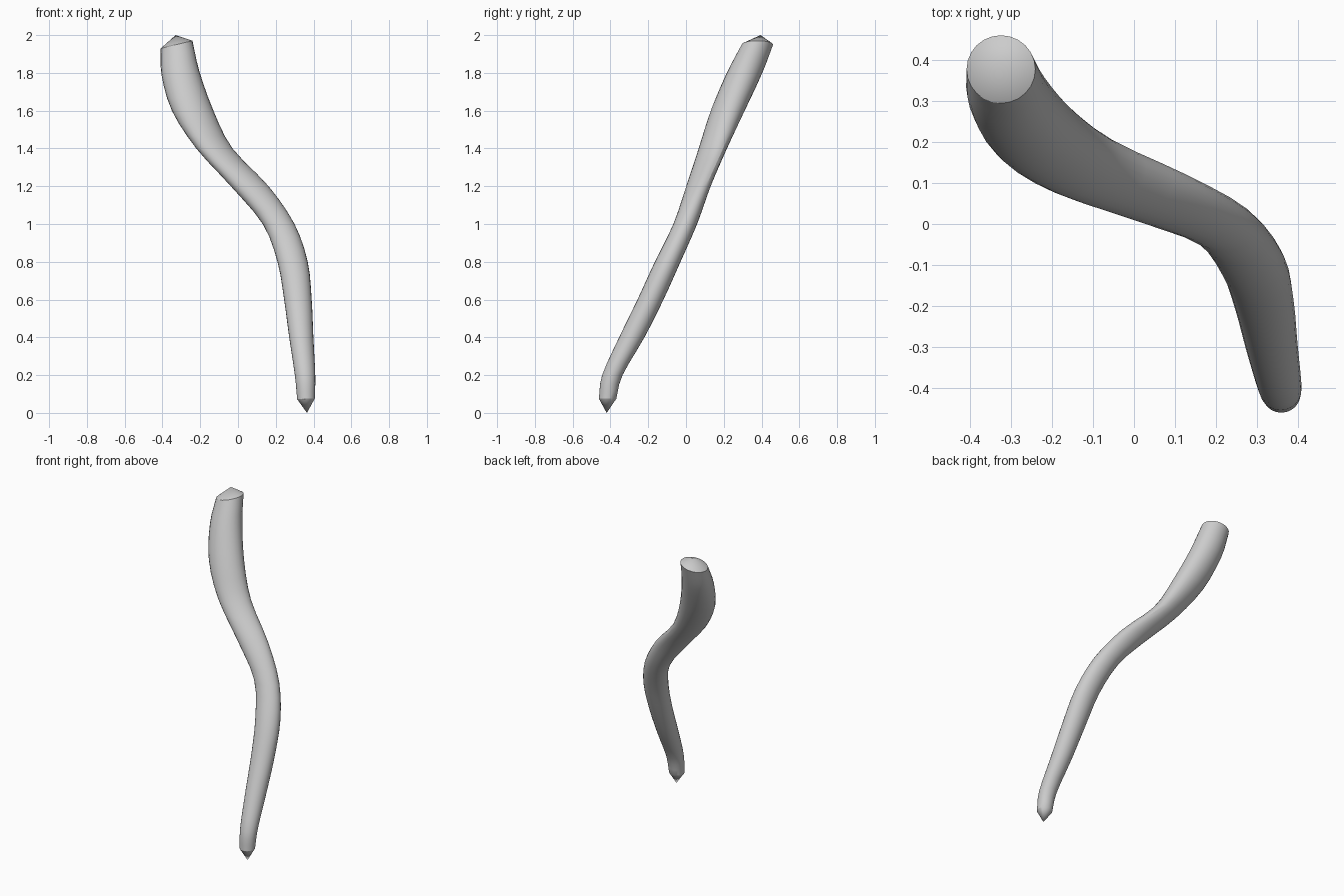
import bpy
import bmesh
import math
from mathutils import Vector

default_cube = bpy.data.objects.get("Cube")
if default_cube:
    bpy.data.objects.remove(default_cube, do_unlink=True)

SIDES = 24
STEPS = 3

# Stations: centre x, y, z, half width in x and y, skew of the oval, tilt along x
STATIONS = [Vector(s) for s in (
    (.36, -.415, .075, .047, .046, 0, .05),
    (.355, -.39, .2, .054, .054, 0, 0),
    (.335, -.287, .4, .064, .067, 0, 0),
    (.317, -.188, .6, .073, .069, 0, 0),
    (.289, -.097, .8, .08, .068, 0, 0),
    (.215, -.004, 1, .084, .063, -.05, 0),
    (.062, .066, 1.2, .1, .065, .15, 0),
    (-.125, .142, 1.4, .096, .075, .28, 0),
    (-.24, .221, 1.6, .11, .09, .08, 0),
    (-.305, .31, 1.8, .1, .094, 0, .1),
    (-.325, .378, 1.95, .084, .083, 0, .24),
)]
BOTTOM_TIP = (.365, -.42, 0)
TOP_TIP = (-.33, .395, 2)


def spline(a, b, c, d, t):
    """Smooth blend from b to c."""
    return b + (c - a) * (t / 2) + (a * 2 - b * 5 + c * 4 - d) * (t * t / 2) \
        + (b * 3 - a - c * 3 + d) * (t ** 3 / 2)


def add_ring(bm, station):
    x, y, z, wide, deep, skew, tilt = station
    ring = []
    for i in range(SIDES):
        angle = math.tau * i / SIDES
        dx = wide * math.cos(angle)
        dy = deep * (skew * math.cos(angle) + math.sqrt(1 - skew ** 2) * math.sin(angle))
        ring.append(bm.verts.new((x + dx, y + dy, z + tilt * dx)))
    return ring


def add_cap(bm, ring, tip):
    point = bm.verts.new(tip)
    for a, b in zip(ring, ring[1:] + ring[:1]):
        bm.faces.new((a, b, point))


# Winding stem
bm = bmesh.new()
padded = [STATIONS[0] * 2 - STATIONS[1]] + STATIONS + [STATIONS[-1] * 2 - STATIONS[-2]]
rings = []
for quad in zip(padded, padded[1:], padded[2:], padded[3:]):
    for step in range(STEPS):
        rings.append(add_ring(bm, spline(*quad, step / STEPS)))
rings.append(add_ring(bm, STATIONS[-1]))
for low, high in zip(rings, rings[1:]):
    for i in range(SIDES):
        j = (i + 1) % SIDES
        bm.faces.new((low[i], low[j], high[j], high[i]))

# Pointed ends
add_cap(bm, rings[0], BOTTOM_TIP)
add_cap(bm, rings[-1], TOP_TIP)
bmesh.ops.recalc_face_normals(bm, faces=bm.faces[:])

mesh = bpy.data.meshes.new("curved_stem")
bm.to_mesh(mesh)
bm.free()
stem = bpy.data.objects.new("curved_stem", mesh)
bpy.context.collection.objects.link(stem)

# Plain grey
grey = bpy.data.materials.new("light_grey")
grey.use_nodes = True
grey.diffuse_color = (.6, .6, .6, 1)
grey.node_tree.nodes["Principled BSDF"].inputs["Base Color"].default_value = (.6, .6, .6, 1)
mesh.materials.append(grey)

bpy.ops.object.select_all(action='DESELECT')
stem.select_set(True)
bpy.context.view_layer.objects.active = stem
bpy.ops.object.shade_smooth_by_angle(angle=math.radians(24))
